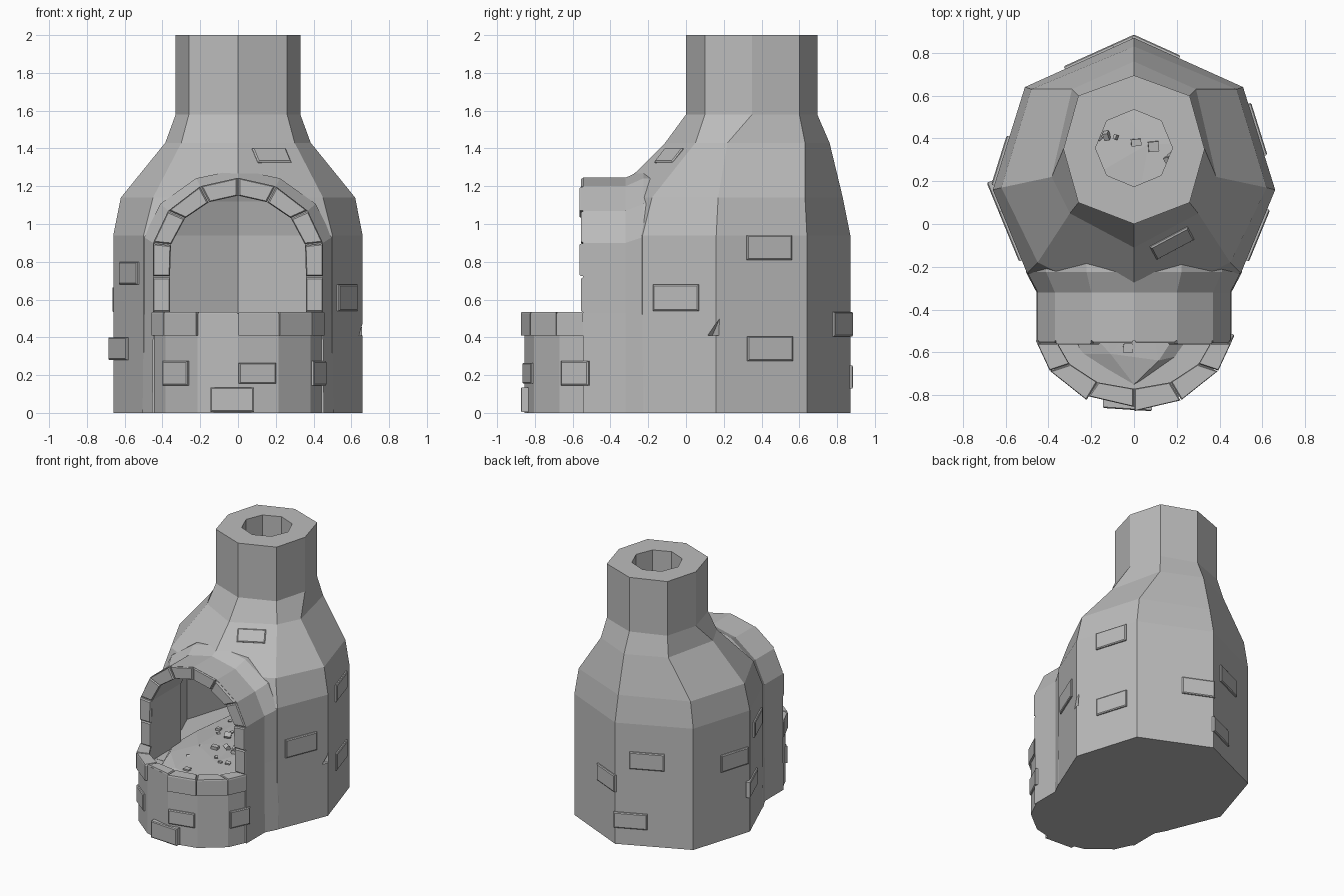
import bpy, bmesh, math, random
from mathutils import Vector, Matrix

random.seed(4)
if "Cube" in bpy.data.objects:
    bpy.data.objects.remove(bpy.data.objects["Cube"])

stone = bpy.data.materials.new("grey stone")
stone.use_nodes = True
GREY = (0.5, 0.5, 0.5, 1)
stone.diffuse_color = GREY
stone.node_tree.nodes["Principled BSDF"].inputs["Base Color"].default_value = GREY


def finish(name, bm):
    bmesh.ops.recalc_face_normals(bm, faces=bm.faces)
    mesh = bpy.data.meshes.new(name)
    bm.to_mesh(mesh)
    bm.free()
    mesh.materials.append(stone)
    ob = bpy.data.objects.new(name, mesh)
    bpy.context.collection.objects.link(ob)
    return ob


def loft(name, rings):
    """Skin a stack of equal rings and cap both ends."""
    bm = bmesh.new()
    loops = [[bm.verts.new(p) for p in ring] for ring in rings]
    n = len(loops[0])
    for a, b in zip(loops, loops[1:]):
        for i in range(n):
            j = (i + 1) % n
            bm.faces.new((a[i], a[j], b[j], b[i]))
    bm.faces.new(loops[0])
    bm.faces.new(loops[-1])
    return finish(name, bm)


def mirrored(half):
    """Close a half outline across x = 0, keeping centre points single."""
    return half + [(-x, v) for x, v in reversed(half) if x > 0]


def flat(outline, z):
    return [(x, y, z) for x, y in outline]


def upright(outline, y):
    return [(x, y, z) for x, z in outline]


def shrink(outline, s):
    cx = sum(p[0] for p in outline) / len(outline)
    cy = sum(p[1] for p in outline) / len(outline)
    return [(cx + (x - cx) * s, cy + (y - cy) * s) for x, y in outline]


def combine(target, other, operation):
    mod = target.modifiers.new(operation, 'BOOLEAN')
    mod.operation, mod.solver, mod.object = operation, 'EXACT', other
    bpy.context.view_layer.objects.active = target
    bpy.ops.object.modifier_apply(modifier=mod.name)
    bpy.data.objects.remove(other)


# Main body: eight-sided bottle
WALL = [(0, .87), (.51, .64), (.66, .16), (.5, -.23), (0, -.45)]
SHOULDER = [(0, .83), (.48, .63), (.62, .17), (.45, -.18), (0, -.4)]
NECK = [(0, .76), (.29, .63), (.385, .22), (.3, .05), (0, -.11)]
FLUE = [(0, .695), (.26, .6), (.33, .35), (.26, .1), (0, 0)]
levels = [(WALL, 0), (WALL, .94), (SHOULDER, 1.14), (NECK, 1.43), (FLUE, 1.58), (FLUE, 2)]
body = loft("kiln_body", [flat(mirrored(h), z) for h, z in levels])

# Vaulted mouth that flares into the body
ARCH = [(.45, .53), (.45, .72), (.45, .9), (.37, 1.07), (.2, 1.2), (0, 1.245)]
INNER = [(.36, .53), (.36, .72), (.355, .89), (.28, 1.03), (.155, 1.115), (0, 1.15)]
vault_outline = mirrored([(.455, 0)] + ARCH)
flare = [(x * 1.11, z * 1.035) for x, z in vault_outline]
combine(body, loft("vault", [upright(vault_outline, -.545), upright(vault_outline, -.32),
                             upright(flare, -.225), upright(flare, -.12)]), 'UNION')

# Half-round hearth in front
HEARTH = [(.45, -.53), (.385, -.67), (.215, -.805), (0, -.855)]
HEARTH_IN = [(.36, -.55), (.3, -.655), (.17, -.74), (0, -.77)]
hearth = mirrored([(.45, -.4)] + HEARTH)
combine(body, loft("hearth", [flat(hearth, 0), flat(hearth, .525)]), 'UNION')

# Hollow inside: chamber, flue, mouth tunnel and hearth pit
def inset(half, s):
    return mirrored([(x * s, .2 + (y - .2) * s) for x, y in half])

hole = [(.18 * math.sin(k * math.pi / 4), .355 + .18 * math.cos(k * math.pi / 4)) for k in range(8)]
FLOOR = .42
combine(body, loft("chamber", [flat(inset(WALL, .84), FLOOR), flat(inset(WALL, .84), .94),
                               flat(inset(SHOULDER, .82), 1.12), flat(inset(NECK, .72), 1.4),
                               flat(hole, 1.58), flat(hole, 2.1)]), 'DIFFERENCE')
tunnel = mirrored([(.36, FLOOR + .004)] + INNER)
combine(body, loft("tunnel", [upright(tunnel, -.65), upright(tunnel, -.05)]), 'DIFFERENCE')
pit = mirrored([(.36, -.5)] + HEARTH_IN)
combine(body, loft("pit", [flat(pit, FLOOR + .002), flat(pit, .7)]), 'DIFFERENCE')

# Chipped notch on the left wall edge
notch = loft("notch", [[(.7, .08, .41), (.7, .2, .41), (.6, .14, .41)],
                       [(.7, .19, .54), (.7, .2, .54), (.68, .195, .54)]])
combine(body, notch, 'DIFFERENCE')

# Arch stones around the mouth, both sides
for side, label in ((1, "left"), (-1, "right")):
    for i in range(len(ARCH) - 1):
        quad = [ARCH[i], ARCH[i + 1], INNER[i + 1], INNER[i]]
        quad = shrink([(x * side, z) for x, z in quad], .96)
        front = -.556 - .008 * (i % 2)
        loft(f"arch_stone_{label}_{i + 1}",
             [upright(quad, -.52), upright(quad, front + .008), upright(shrink(quad, .92), front)])

# Rim stones around the hearth
for side, label in ((1, "left"), (-1, "right")):
    for i in range(len(HEARTH) - 1):
        grow = 1.0 if (side < 0 and i == 2) else 1.025
        outer = [(x * grow, y * grow) for x, y in HEARTH[i:i + 2]]
        quad = shrink([(x * side, y) for x, y in outer + HEARTH_IN[i:i + 2][::-1]], .975)
        loft(f"rim_stone_{label}_{i + 1}",
             [flat(quad, .41), flat(quad, .525), flat(shrink(quad, .94), .535)])


def wall_brick(name, p, q, t, z, w, h, out=.014):
    """Bevelled plate on the wall from p to q, a fraction t along it."""
    p, q = Vector((*p, 0)), Vector((*q, 0))
    along = (q - p).normalized()
    normal = along.cross(Vector((0, 0, 1)))
    centre = p.lerp(q, t) + Vector((0, 0, z))
    if normal.dot(centre - Vector((0, -.1, z))) < 0:
        normal.negate()
    rings = []
    for depth, s in ((-.02, 0), (out - .005, 0), (out, .007)):
        rings.append([centre + normal * depth + along * a * (w / 2 - s)
                      + Vector((0, 0, b * (h / 2 - s)))
                      for a, b in ((-1, -1), (1, -1), (1, 1), (-1, 1))])
    loft(name, rings)


# Loose bricks set in the walls: side, outline, edge, fraction, height, width, tall
bricks = [
    (1, WALL, 2, .54, .61, .26, .14), (1, WALL, 1, .42, .875, .25, .13),
    (1, WALL, 1, .41, .34, .25, .13), (1, WALL, 0, .2, .47, .24, .13),
    (-1, WALL, 0, .41, .66, .25, .13), (-1, WALL, 0, .2, .19, .24, .12),
    (-1, WALL, 1, .72, .6, .24, .13), (-1, WALL, 2, .55, .74, .25, .12),
    (-1, WALL, 2, .2, .34, .25, .12),
    (1, HEARTH, 0, .4, .21, .16, .13), (1, HEARTH, 2, .53, .21, .2, .11),
    (-1, HEARTH, 1, .34, .21, .17, .13),
]
for n, (side, outline, i, t, z, w, h) in enumerate(bricks):
    p, q = [(x * side, y) for x, y in outline[i:i + 2]]
    wall_brick(f"wall_brick_{n + 1}", p, q, t, z, w, h)
wall_brick("foot_brick", (-.145, -.835), (.085, -.85), .5, .07, .23, .13, .025)

# Brick on the sloping shoulder above the mouth
a, b, c = Vector((0, -.11, 1.43)), Vector((.3, .05, 1.43)), Vector((0, -.4, 1.14))
u = (b - a).normalized()
nrm = u.cross(a - c).normalized()
if nrm.z < 0:
    nrm.negate()
v = nrm.cross(u)
mid = a + u * .2 + (c - a).normalized() * .1
loft("shoulder_brick", [[mid + nrm * d + u * i * (.1 - s) + v * j * (.05 - s)
                         for i, j in ((-1, -1), (1, -1), (1, 1), (-1, 1))]
                        for d, s in ((-.03, 0), (.006, 0), (.012, .007))])

# Ash bed, a low uneven mound
bm = bmesh.new()
bmesh.ops.create_icosphere(bm, subdivisions=2, radius=1)
for vert in bm.verts:
    x, y, z = vert.co
    vert.co = (x * .42, y * .75, .41 + z * .06 + random.uniform(-.015, .02))
finish("ash_bed", bm)

# Coals scattered over the ash
bm = bmesh.new()
for _ in range(34):
    ang, r = random.uniform(0, math.tau), math.sqrt(random.random()) * .85
    x, y = .36 * r * math.cos(ang), .7 * r * math.sin(ang)
    place = Matrix.Translation((x, y, .42 + .06 * math.sqrt(1 - r * r)))
    turn = Matrix.Rotation(random.uniform(0, 3), 4, Vector((random.random(), .5, 1)))
    size = Matrix.Diagonal((1, random.uniform(.6, 1), .7, 1))
    bmesh.ops.create_cube(bm, size=random.uniform(.02, .05), matrix=place @ turn @ size)
finish("coals", bm)
